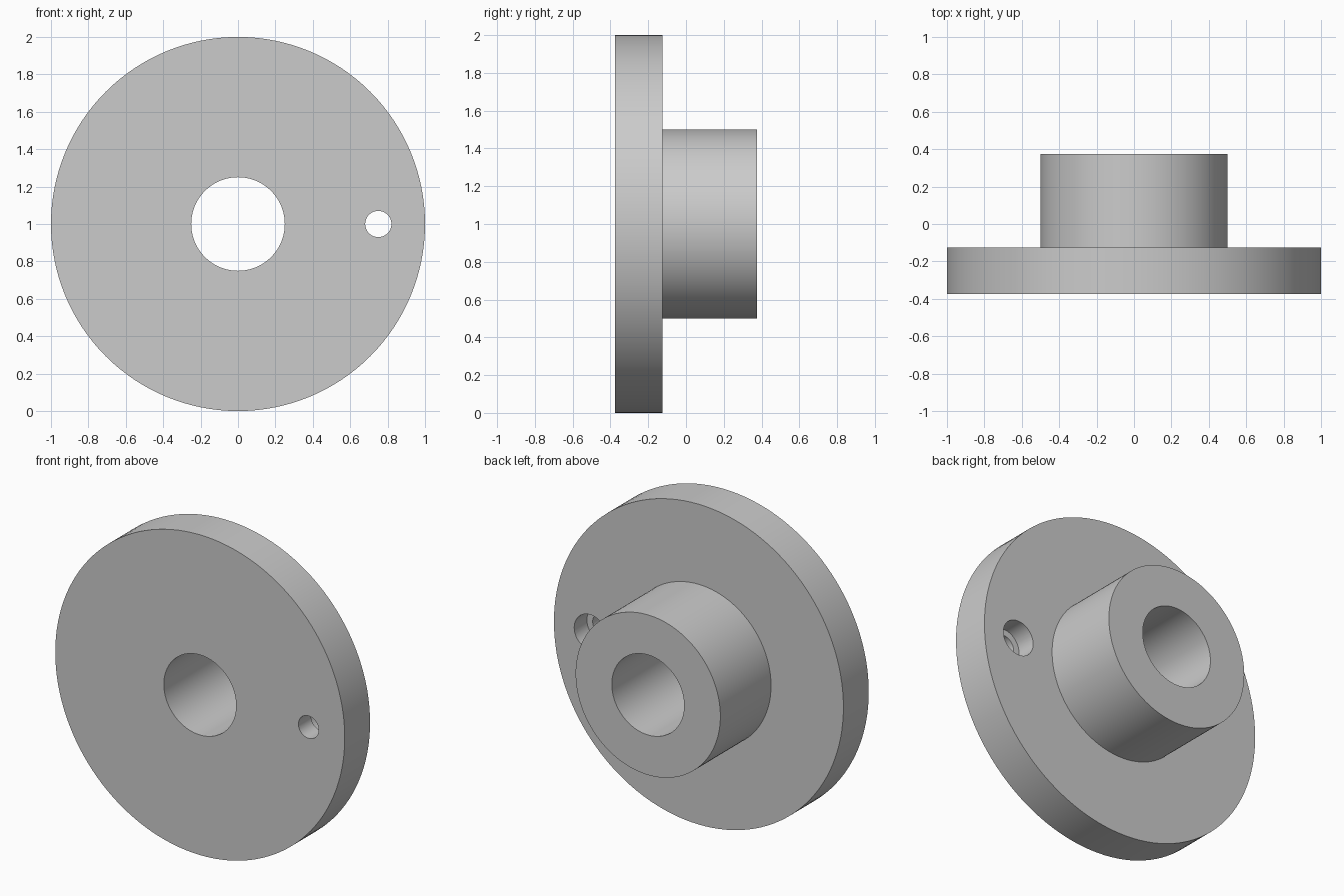
import bpy
import bmesh
import math
from mathutils import Vector

cube = bpy.data.objects.get("Cube")
if cube:
    bpy.data.objects.remove(cube, do_unlink=True)

grey = bpy.data.materials.new("machined grey")
grey.use_nodes = True
GREY = (0.6, 0.6, 0.6, 1.0)
grey.diffuse_color = GREY
grey.node_tree.nodes["Principled BSDF"].inputs["Base Color"].default_value = GREY


def revolve(name, profile, centre, sides, closed=True):
    """Turn a (radius, y) profile around the y axis through centre."""
    bm = bmesh.new()
    verts = [bm.verts.new((r, y, 0)) for r, y in profile]
    edges = [bm.edges.new(pair) for pair in zip(verts, verts[1:])]
    if closed:
        edges.append(bm.edges.new((verts[-1], verts[0])))
    bmesh.ops.spin(bm, geom=verts + edges, cent=(0, 0, 0), axis=(0, 1, 0),
                   angle=math.tau, steps=sides, use_duplicate=False)
    bmesh.ops.remove_doubles(bm, verts=bm.verts, dist=0.0001)
    bmesh.ops.recalc_face_normals(bm, faces=bm.faces)
    bmesh.ops.translate(bm, verts=bm.verts, vec=Vector(centre))
    mesh = bpy.data.meshes.new(name)
    bm.to_mesh(mesh)
    bm.free()
    mesh.materials.append(grey)
    obj = bpy.data.objects.new(name, mesh)
    bpy.context.collection.objects.link(obj)
    return obj


FRONT, SHOULDER, BACK = -0.375, -0.125, 0.375

# Wide disc with a narrower hub behind it and a bore through both
flanged_hub = revolve("flanged_hub", [
    (0.25, FRONT), (1.0, FRONT), (1.0, SHOULDER),
    (0.5, SHOULDER), (0.5, BACK), (0.25, BACK)], (0, 0, 1), 128)

# Stepped hole: narrow at the front, counterbored from the back of the disc
hole_cutter = revolve("hole_cutter", [
    (0, FRONT - 0.1), (0.07, FRONT - 0.1), (0.07, -0.25),
    (0.11, -0.25), (0.11, SHOULDER + 0.1), (0, SHOULDER + 0.1)],
    (0.75, 0, 1), 48, closed=False)

cut = flanged_hub.modifiers.new("counterbored hole", 'BOOLEAN')
cut.operation = 'DIFFERENCE'
cut.solver = 'EXACT'
cut.object = hole_cutter

bpy.ops.object.select_all(action='DESELECT')
flanged_hub.select_set(True)
bpy.context.view_layer.objects.active = flanged_hub
bpy.ops.object.modifier_apply(modifier=cut.name)
bpy.data.objects.remove(hole_cutter, do_unlink=True)
bpy.ops.object.shade_smooth_by_angle(angle=math.radians(30))
